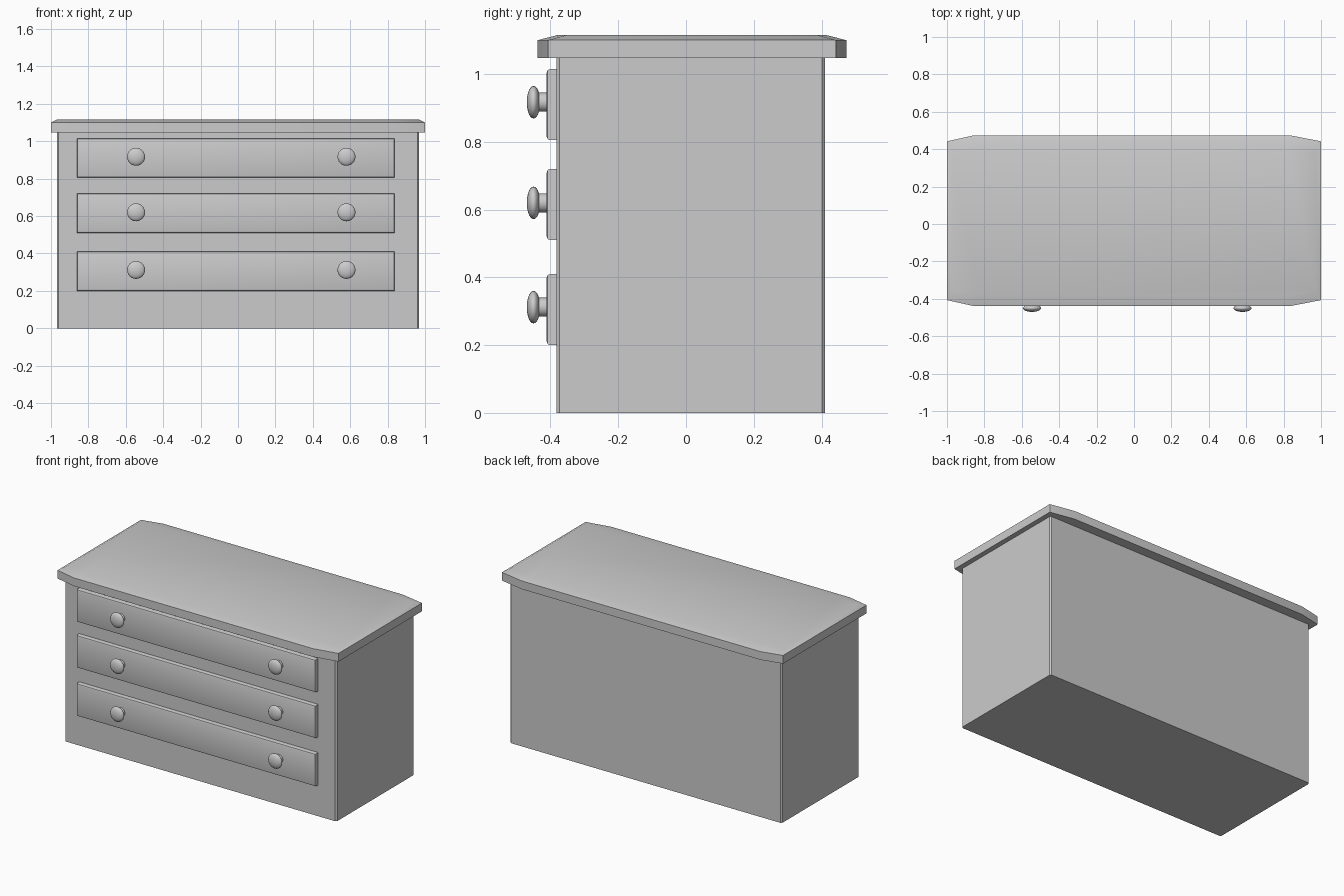
import bpy, bmesh, math
from mathutils import Matrix

if "Cube" in bpy.data.objects:
    bpy.data.objects.remove(bpy.data.objects["Cube"])


def add_object(name, bm, angle=30):
    bmesh.ops.recalc_face_normals(bm, faces=bm.faces)
    mesh = bpy.data.meshes.new(name)
    bm.to_mesh(mesh)
    bm.free()
    ob = bpy.data.objects.new(name, mesh)
    bpy.context.collection.objects.link(ob)
    bpy.ops.object.select_all(action='DESELECT')
    ob.select_set(True)
    bpy.context.view_layer.objects.active = ob
    bpy.ops.object.shade_smooth_by_angle(angle=math.radians(angle))
    return ob


def box(name, x, y, z, bevel, pick, segments=1):
    """Box from (min, max) ranges, bevelling the edges chosen by pick(edge)."""
    bm = bmesh.new()
    size = [b - a for a, b in (x, y, z)]
    mid = [(a + b) / 2 for a, b in (x, y, z)]
    bmesh.ops.create_cube(bm, size=1, matrix=Matrix.Translation(mid) @ Matrix.Diagonal((*size, 1)))
    edges = [e for e in bm.edges if pick(e)]
    bmesh.ops.bevel(bm, geom=edges, offset=bevel, segments=segments, profile=0.5, affect='EDGES')
    return add_object(name, bm)


def loft(name, rings):
    """Closed solid through matching rings of points."""
    bm = bmesh.new()
    loops = [[bm.verts.new(p) for p in ring] for ring in rings]
    n = len(loops[0])
    for a, b in zip(loops, loops[1:]):
        for i in range(n):
            j = (i + 1) % n
            bm.faces.new((a[i], a[j], b[j], b[i]))
    bm.faces.new(loops[0])
    bm.faces.new(loops[-1])
    return add_object(name, bm)


def knob(name, x, z, y0=-0.40):
    """Lathed knob: round stem and flattened ellipsoid head, pointing to -y."""
    profile = [(0.028, y0), (0.028, -0.436)]
    for i in range(1, 12):
        t = math.pi * i / 12
        profile.append((0.048 * math.sin(t), -0.45 + 0.02 * math.cos(t)))
    seg = 24
    rings = [[(x + r * math.cos(2 * math.pi * k / seg), y, z + r * math.sin(2 * math.pi * k / seg))
              for k in range(seg)] for r, y in profile[:2]]
    stem = loft(name + "_stem", rings)
    bm = bmesh.new()
    bmesh.ops.create_uvsphere(bm, u_segments=24, v_segments=14, radius=1)
    head_matrix = (Matrix.Translation((x, -0.45, z)) @ Matrix.Diagonal((0.048, 0.02, 0.048, 1))
                   @ Matrix.Rotation(math.pi / 2, 4, 'X'))
    bmesh.ops.transform(bm, matrix=head_matrix, verts=bm.verts)
    add_object(name + "_head", bm, 60)


# Cabinet body with slightly eased vertical edges
box("cabinet_body", (-0.968, 0.968), (-0.382, 0.41), (0, 1.05), 0.009,
    lambda e: abs(e.verts[0].co.z - e.verts[1].co.z) > 0.5)

# Top slab: tapered corners and a shallow sloped rim
outline = [(-1, -0.407), (-0.86, -0.438), (0.84, -0.438), (1, -0.407),
           (1, 0.442), (0.84, 0.473), (-0.86, 0.473), (-1, 0.442)]
cy = 0.0175


def ring(z, dx=0.0, dy=0.0):
    return [(x * (1 - dx), cy + (y - cy) * (1 - dy / 0.455), z) for x, y in outline]


loft("top_slab", [ring(1.047), ring(1.10), ring(1.115, 0.03, 0.058)])

# Three drawers with softened front edges, two knobs each
for name, z0, zk in (("lower", 0.20, 0.312), ("middle", 0.51, 0.62), ("upper", 0.805, 0.917)):
    box(name + "_drawer", (-0.862, 0.838), (-0.411, -0.375), (z0, z0 + 0.21), 0.01,
        lambda e: all(v.co.y < -0.4 for v in e.verts), 2)
    for side, xk in (("left", -0.545), ("right", 0.58)):
        knob(f"{name}_{side}_knob", xk, zk)
